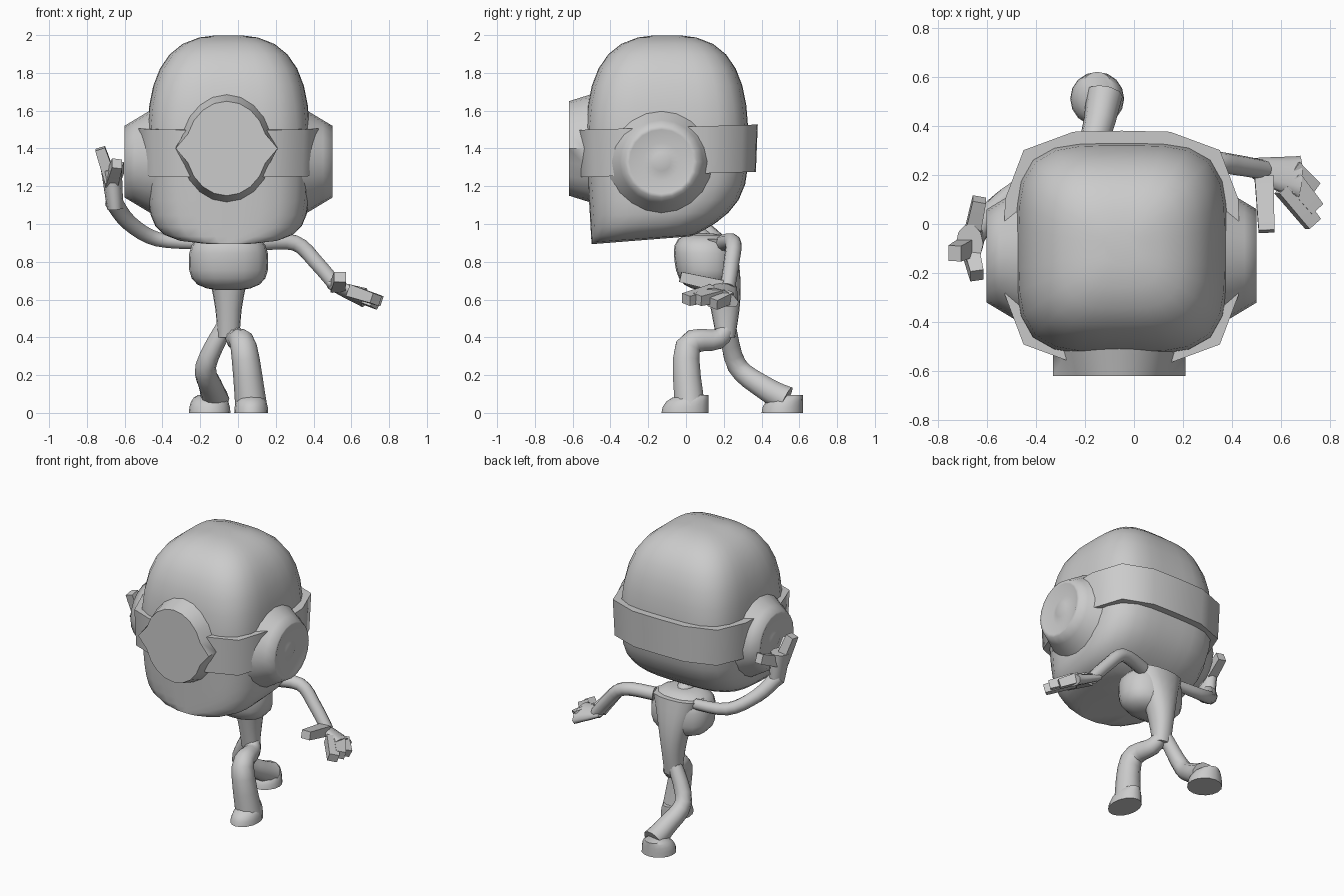
import bpy, bmesh
from math import sin, cos, pi, radians
from mathutils import Vector, geometry

default_cube = bpy.data.objects.get("Cube")
if default_cube:
    bpy.data.objects.remove(default_cube, do_unlink=True)

grey = bpy.data.materials.new("plain grey")
grey.use_nodes = True
grey.diffuse_color = (0.6, 0.6, 0.6, 1)
grey.node_tree.nodes["Principled BSDF"].inputs["Base Color"].default_value = grey.diffuse_color

MIDLINE = -0.05
AXIS_X, AXIS_Y, AXIS_Z = Vector((1, 0, 0)), Vector((0, 1, 0)), Vector((0, 0, 1))
HAND_TILT = Vector((0, 0.4, 1))


def loft(name, rings, closed=False, crease=50):
    """Skin a list of equal-length point rings, capping the ends unless closed."""
    bm = bmesh.new()
    loops = [[bm.verts.new(point) for point in ring] for ring in rings]
    pairs = list(zip(loops, loops[1:]))
    if closed:
        pairs.append((loops[-1], loops[0]))
    else:
        bm.faces.new(loops[0])
        bm.faces.new(loops[-1])
    for lower, upper in pairs:
        for i in range(len(lower)):
            bm.faces.new((lower[i - 1], lower[i], upper[i], upper[i - 1]))
    bmesh.ops.recalc_face_normals(bm, faces=bm.faces)
    mesh = bpy.data.meshes.new(name)
    bm.to_mesh(mesh)
    bm.free()
    mesh.materials.append(grey)
    part = bpy.data.objects.new(name, mesh)
    bpy.context.collection.objects.link(part)
    bpy.ops.object.select_all(action='DESELECT')
    part.select_set(True)
    bpy.context.view_layer.objects.active = part
    bpy.ops.object.shade_smooth_by_angle(angle=radians(crease))


def circle(count, offset=0):
    """Unit circle as (cosine, sine) pairs."""
    angles = [2 * pi * (i + offset) / count for i in range(count)]
    return [(cos(angle), sin(angle)) for angle in angles]


def section(x, z, half_width, front, back, power=2, count=16):
    """Horizontal superellipse reaching from front to back."""
    ring = []
    for c, s in circle(count):
        k = (abs(c) ** power + abs(s) ** power) ** (-1 / power)
        ring.append((x + half_width * c * k, (front + back) / 2 + (back - front) / 2 * s * k, z))
    return ring


def limb(name, points, start, end, up, sides=10, flat=1, crease=60):
    """Tapered tube along a smooth path; flat squashes it along up."""
    points = [Vector(point) for point in points]
    padded = points[:1] + points + points[-1:]
    path = points[:1]
    for before, a, b, after in zip(padded, padded[1:], padded[2:], padded[3:]):
        path += geometry.interpolate_bezier(a, a + (b - before) / 6, b - (after - a) / 6, b, 5)[1:]
    rings = []
    last = len(path) - 1
    for i, centre in enumerate(path):
        tangent = path[min(i + 1, last)] - path[max(i - 1, 0)]
        side = tangent.cross(up).normalized()
        top = side.cross(tangent).normalized()
        radius = start + (end - start) * i / last
        rings.append([centre + radius * (side * c + top * s * flat) for c, s in circle(sides, 0.5)])
    loft(name, rings, crease=crease)


# Head: rounded block whose jaw recedes and lifts towards the back
head_rings = []
for step in range(-8, 9):
    level = 0.998 * sin(pi / 2 * step / 8)
    height, power = (0.6, 2.8) if level > 0 else (0.5, 5)
    swell = (1 - abs(level) ** power) ** (1 / power)
    front, back, lift = -0.1 - 0.43 * swell, -0.1 + 0.43 * swell, 0
    if level < 0:
        front, back, lift = -0.53 - 0.03 * level, 0.33 - 0.3 * abs(level) ** 3, 0.08 * level ** 4
    ring = section(MIDLINE, 1.4 + height * level, 0.43 * swell, front, back, 4.2 - 0.8 * abs(level), 32)
    head_rings.append([(x, y, z + lift * (y + 0.4)) for x, y, z in ring])
loft("head", head_rings)


# Band around the head, a little higher at the back
def band_ring(z, inset):
    ring = section(MIDLINE, z, 0.48 - inset, inset - 0.57, 0.38 - inset, 3.8)
    return [(x, y, height + 0.03 * (y + 0.5)) for x, y, height in ring]


loft("head_band", [band_ring(z, inset) for z, inset in ((1.25, 0.07), (1.25, 0.01), (1.5, 0), (1.5, 0.07))],
     closed=True, crease=60)

# Large front lens, flared at the base, with a point at each side
lens_rings = []
for step in range(3):
    flare = 1.2 - 0.1 * step
    lens_rings.append([(MIDLINE - 0.01 + c * (0.27 if abs(c) > 0.99 else 0.215 * flare),
                        -0.46 - 0.08 * step, 1.4 + 0.25 * flare * s) for c, s in circle(20)])
loft("front_lens", lens_rings, crease=60)

# Ear cups: a cone with a dished face and a raised boss
cup = [(0.35 + 0.05 * step, 0.31 - 0.03 * step) for step in range(5)]
cup += [(0.55, 0.17), (0.52, 0.1), (0.54, 0.05)]
for name, side in (("left_ear", 1), ("right_ear", -1)):
    loft(name, [[(MIDLINE + side * out, radius * c - 0.13, radius * s + 1.33) for c, s in circle(20)]
                for out, radius in cup], crease=75)

# Chest, rounded like a soft box
chest_rings = []
for step in range(-5, 6):
    level = 0.99 * sin(pi / 2 * step / 5)
    swell = (1 - abs(level) ** 3) ** (1 / 3)
    front = 0.1 - 0.16 * swell - 0.02 * level
    chest_rings.append(section(MIDLINE, 0.8 + 0.15 * level, 0.21 * swell, front, 0.1 + 0.16 * swell, 2.5))
loft("chest", chest_rings)

# Back and waist: a wedge narrowing from the shoulders to the hips
back_rings = []
for step in range(8):
    rise = step / 7
    back_rings.append(section(MIDLINE, 0.4 + 0.52 * rise, 0.06 + 0.12 * rise ** 2, 0.16 - 0.1 * rise,
                              0.26 + 0.03 * sin(pi * rise), 2.3))
loft("waist", back_rings)
limb("neck", [(MIDLINE, 0.1, 0.9), (MIDLINE, 0, 1)], 0.06, 0.05, AXIS_X)

# Legs, striding
limb("left_leg", [(-0.04, 0.22, 0.46), (-0.01, 0.17, 0.39), (0.03, 0.01, 0.35), (0.07, 0.02, 0.03)],
     0.04, 0.085, AXIS_X)
limb("right_leg", [(-0.07, 0.22, 0.46), (-0.17, 0.27, 0.25), (-0.14, 0.42, 0.13), (-0.12, 0.53, 0.07)],
     0.045, 0.075, AXIS_X)

# Flat-soled feet, domed towards the ankle
for name, x, heel, toe, width in (("left_foot", 0.07, 0.12, -0.13, 0.09), ("right_foot", -0.15, 0.62, 0.4, 0.11)):
    rings = []
    for step in range(5):
        angle = pi / 2 * step / 5
        tip = heel + (toe - heel) * cos(angle) ** 0.5
        rings.append(section(x, 0.1 * sin(angle), width * cos(angle) ** 0.5, tip, heel))
    loft(name, rings)

# Arms, one reaching out and one raised to the ear
limb("left_arm", [(0.1, 0.2, 0.9), (0.3, 0.25, 0.9), (0.42, 0.24, 0.79), (0.53, 0.22, 0.66)],
     0.045, 0.04, AXIS_Y)
limb("right_arm", [(-0.2, 0.18, 0.9), (-0.43, 0.16, 0.92), (-0.58, 0.05, 1.01), (-0.66, -0.06, 1.12)],
     0.035, 0.05, AXIS_Y)

# Hands: flattened palms with square-ended digits
limb("left_palm", [(0.48, 0.23, 0.68), (0.56, 0.21, 0.65), (0.67, 0.19, 0.61)], 0.04, 0.095, HAND_TILT, flat=0.45)
limb("right_palm", [(-0.65, -0.06, 1.08), (-0.67, -0.08, 1.29)], 0.06, 0.08, AXIS_X, flat=0.7)
right_knuckle = (-0.67, -0.09, 1.22)
digits = [
    ("left_thumb", (0.53, 0.19, 0.67), (0.54, -0.03, 0.72), HAND_TILT),
    ("left_index", (0.61, 0.15, 0.64), (0.73, 0, 0.6), HAND_TILT),
    ("left_middle", (0.64, 0.18, 0.63), (0.74, 0.06, 0.6), HAND_TILT),
    ("left_outer", (0.64, 0.22, 0.62), (0.73, 0.14, 0.58), HAND_TILT),
    ("right_index", right_knuckle, (-0.73, -0.12, 1.4), AXIS_X),
    ("right_middle", right_knuckle, (-0.64, -0.21, 1.32), AXIS_X),
    ("right_thumb", right_knuckle, (-0.63, 0.1, 1.3), AXIS_X),
]
for name, knuckle, tip, up in digits:
    limb(name, [knuckle, tip], 0.055, 0.045, up, sides=4, flat=0.85, crease=35)
